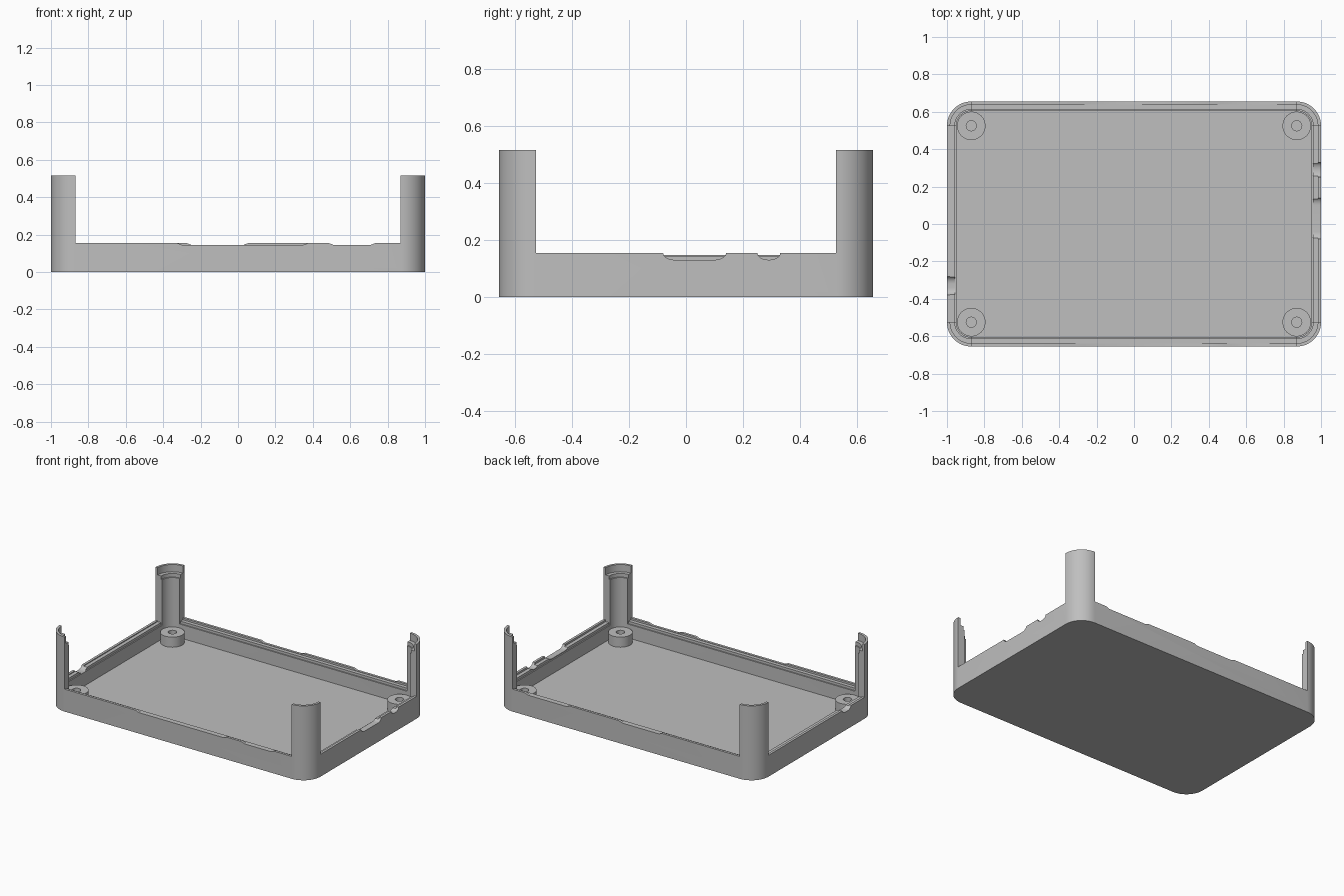
import bpy, bmesh, math
from mathutils import Vector

old = bpy.data.objects.get("Cube")
if old:
    bpy.data.objects.remove(old, do_unlink=True)

HX, HY, R = 1.0, 0.655, 0.13        # half sizes and corner radius
CX, CY = HX - R, HY - R             # corner centres
WALL, FLOOR, RIM, TOP = 0.05, 0.03, 0.155, 0.515

grey = bpy.data.materials.new("light_grey_plastic")
grey.use_nodes = True
grey.diffuse_color = (0.52, 0.52, 0.52, 1)
grey.node_tree.nodes["Principled BSDF"].inputs["Base Color"].default_value = (0.52, 0.52, 0.52, 1)


def prism(name, points, direction):
    """Closed solid made by sweeping a flat outline along a direction."""
    bm = bmesh.new()
    face = bm.faces.new([bm.verts.new(p) for p in points])
    swept = bmesh.ops.extrude_face_region(bm, geom=[face])["geom"]
    bmesh.ops.translate(bm, vec=Vector(direction),
                        verts=[g for g in swept if isinstance(g, bmesh.types.BMVert)])
    bmesh.ops.recalc_face_normals(bm, faces=bm.faces)
    mesh = bpy.data.meshes.new(name)
    bm.to_mesh(mesh)
    bm.free()
    obj = bpy.data.objects.new(name, mesh)
    bpy.context.collection.objects.link(obj)
    mesh.materials.append(grey)
    return obj


def rounded_block(name, inset, z0, z1, steps=12):
    points = []
    for k, (sx, sy) in enumerate([(1, 1), (-1, 1), (-1, -1), (1, -1)]):
        for i in range(steps + 1):
            a = math.pi / 2 * (k + i / steps)
            points.append((sx * CX + (R - inset) * math.cos(a),
                           sy * CY + (R - inset) * math.sin(a), z0))
    return prism(name, points, (0, 0, z1 - z0))


def box(name, x0, x1, y0, y1, z0, z1=0.7):
    return prism(name, [(x0, y0, z0), (x1, y0, z0), (x1, y1, z0), (x0, y1, z0)], (0, 0, z1 - z0))


def smooth(obj):
    bpy.ops.object.select_all(action="DESELECT")
    obj.select_set(True)
    bpy.context.view_layer.objects.active = obj
    bpy.ops.object.shade_smooth_by_angle(angle=math.radians(30))


def cut(target, cutter):
    cutter.hide_render = True
    mod = target.modifiers.new("cut", "BOOLEAN")
    mod.operation, mod.solver, mod.object = "DIFFERENCE", "EXACT", cutter
    bpy.context.view_layer.objects.active = target
    bpy.ops.object.modifier_apply(modifier=mod.name)
    bpy.data.objects.remove(cutter, do_unlink=True)


# Tray body: hollow shell, low walls between tall corner posts
tray = rounded_block("tray", 0, 0, TOP)
cut(tray, rounded_block("cavity", WALL, FLOOR, 0.7))
cut(tray, box("long_opening", -CX, CX, -2, 2, RIM))
cut(tray, box("short_opening", -2, 2, -CY, CY, RIM))

# Stepped ledges inside the post tops and the wall rims
for inset, post_z, wall_z in [(0.017, 0.465, 0.142), (0.042, 0.44, 0.125)]:
    cut(tray, rounded_block("post_ledge", inset, post_z, 0.7))
    cut(tray, box("long_ledge", -CX, CX, inset - HY, HY - inset, wall_z))
    cut(tray, box("short_ledge", inset - HX, HX - inset, -CY, CY, wall_z))
cut(tray, box("left_wall_rim", -1.1, -0.9, -CY, CY, 0.148))

# Shallow sloped recesses along the front and back rims
for side, x0, x1 in [(-1, -0.33, 0.38), (-1, 0.48, 0.74), (1, -0.28, 0.06), (1, 0.43, 0.78)]:
    slope = 0.03
    outline = [(x0 - 0.01, 0.16), (x0 + slope, 0.145), (x1 - slope, 0.145), (x1 + 0.01, 0.16)]
    cut(tray, prism("rim_recess", [(x, side * 0.56, z) for x, z in outline], (0, side * 0.2, 0)))

# Rounded cable notches through the short walls
for side, y0, y1, depth in [(1, -0.08, 0.14, 0.024), (1, 0.25, 0.33, 0.024), (-1, -0.38, -0.28, 0.03)]:
    bend = 0.04
    outline = [(y0, 0.17)]
    for i in range(9):
        a = math.pi / 2 * i / 8
        outline.append((y0 + bend * (1 - math.cos(a)), RIM - depth * math.sin(a)))
    for i in range(9):
        a = math.pi / 2 * (1 - i / 8)
        outline.append((y1 - bend * (1 - math.cos(a)), RIM - depth * math.sin(a)))
    outline.append((y1, 0.17))
    clean = [p for i, p in enumerate(outline) if i == 0 or (Vector(p) - Vector(outline[i - 1])).length > 1e-4]
    cut(tray, prism("cable_notch", [(side * 0.92, y, z) for y, z in clean], (side * 0.2, 0, 0)))
smooth(tray)


# Screw bosses: short tubes standing on the floor in each corner
def disc(name, cx, cy, radius, z0, z1, sides):
    ring = [2 * math.pi * i / sides for i in range(sides)]
    return prism(name, [(cx + radius * math.cos(a), cy + radius * math.sin(a), z0) for a in ring],
                 (0, 0, z1 - z0))


for sx, side in [(-1, "right"), (1, "left")]:
    for sy, end in [(-1, "front"), (1, "back")]:
        boss = disc(f"screw_boss_{end}_{side}", sx * CX, sy * CY, 0.076, FLOOR - 0.01, 0.1, 40)
        cut(boss, disc("screw_hole", sx * CX, sy * CY, 0.027, 0, 0.2, 24))
        smooth(boss)
